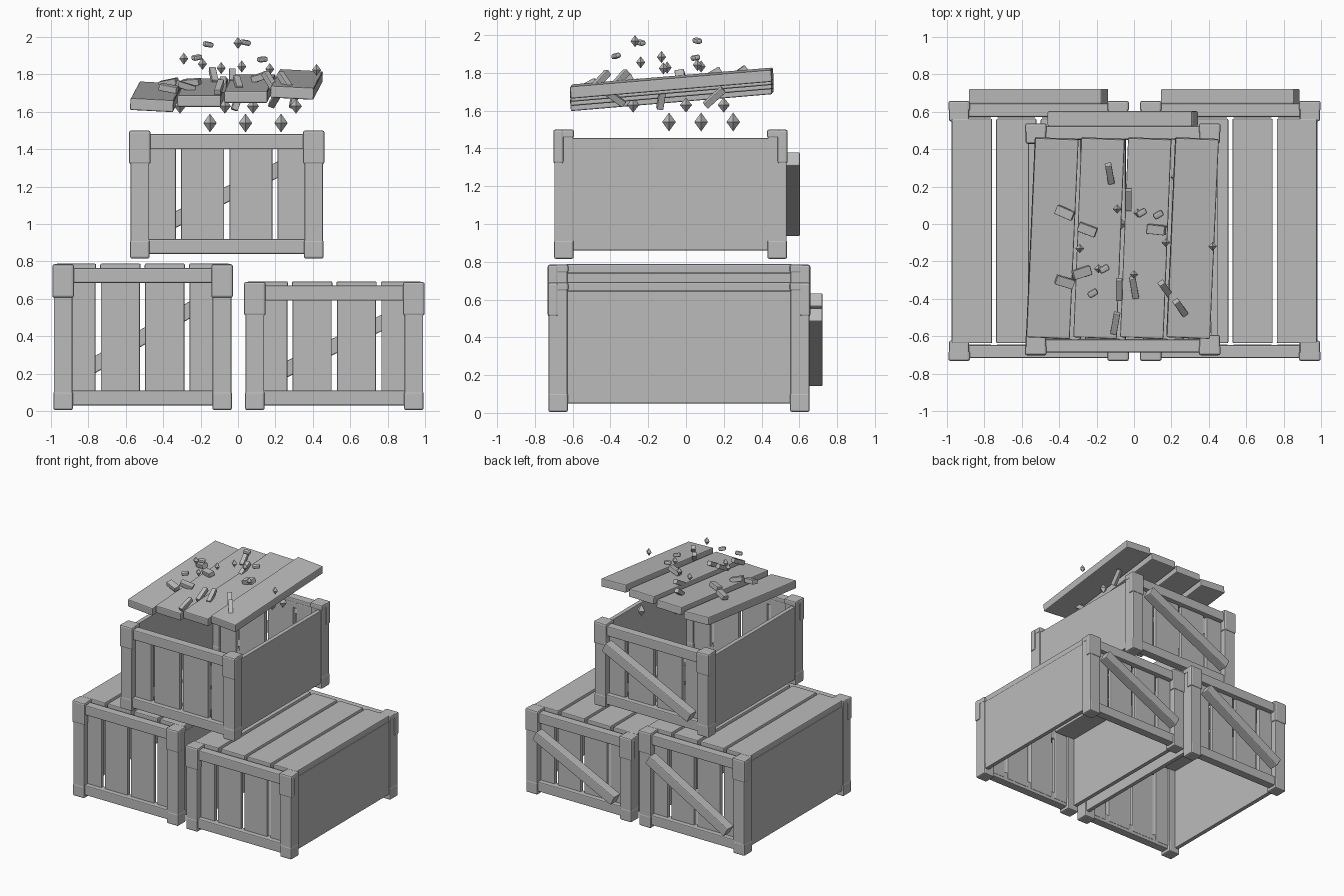
import bpy
import bmesh
from math import radians
from random import seed, uniform
from mathutils import Matrix

if "Cube" in bpy.data.objects:
    bpy.data.objects.remove(bpy.data.objects["Cube"], do_unlink=True)

seed(4)
SIDES = (-1, 1)
POST = 0.1
GAP = 0.022
BOARD = 0.035

grey = bpy.data.materials.new("plain grey")
grey.use_nodes = True
grey.diffuse_color = (0.5, 0.5, 0.5, 1)
shader = grey.node_tree.nodes["Principled BSDF"]
shader.inputs["Base Color"].default_value = grey.diffuse_color


def finish(name, bm, location, rotation=(0, 0, 0)):
    mesh = bpy.data.meshes.new(name)
    bm.to_mesh(mesh)
    bm.free()
    mesh.materials.append(grey)
    part = bpy.data.objects.new(name, mesh)
    part.location = location
    part.rotation_euler = [radians(angle) for angle in rotation]
    bpy.context.collection.objects.link(part)
    return part


def box(name, location, size, rotation=(0, 0, 0), softness=0.007):
    bm = bmesh.new()
    bmesh.ops.create_cube(bm, size=1, matrix=Matrix.Diagonal((*size, 1)))
    part = finish(name, bm, location, rotation)
    bevel = part.modifiers.new("soft edges", "BEVEL")
    bevel.width = softness
    bevel.segments = 2


def shard(name, location, radius, height):
    # Four-sided double pyramid, made as two mirrored cones
    bm = bmesh.new()
    for side in SIDES:
        flip = Matrix.Rotation(radians(90 - 90 * side), 4, "X")
        lift = Matrix.Translation((0, 0, side * height / 2))
        bmesh.ops.create_cone(bm, segments=4, radius1=radius, radius2=0,
                              depth=height, matrix=lift @ flip)
    finish(name, bm, location)


def crate(name, centre, base, width, depth, height, has_lid, slant, brace_length):
    half_width, half_depth, pitch = width / 2, depth / 2, width / 4

    def part(label, x, y, z, size, **options):
        spot = (centre[0] + x, centre[1] + y, base + z)
        box(f"{name}_{label}", spot, size, **options)

    for side in SIDES:
        for end in SIDES:
            # Corner post with its foot and top bracket
            x = side * (half_width - POST / 2)
            y = end * (half_depth - POST / 2)
            part("post", x, y, height / 2, (POST, POST, height - GAP))
            part("foot", x, y, POST / 2, (POST + 0.004, POST + 0.004, POST), softness=0.01)
            part("bracket", x, end * (half_depth - GAP), height - 0.09,
                 (POST + 0.016, 0.055, 0.18), softness=0.012)
            part("bracket_top", x, y, height - GAP,
                 (POST + 0.008, POST + 0.008, GAP * 2), softness=0.01)
        # Plain side panel
        part("side_panel", side * (half_width - 0.026), 0, height / 2,
             (BOARD, depth - 0.16, height - 0.09), softness=0.004)
        # End frame rails
        for z in (0.065, height - 0.06):
            part("end_rail", 0, side * (half_depth - 0.045), z, (width - POST, 0.07, 0.08))

    for index in range(4):
        x = (index - 1.5) * pitch
        # Upright boards behind the end frames
        for end in SIDES:
            part("end_board", x, end * (half_depth - 0.066), height / 2,
                 (pitch - 0.028, BOARD, height - POST))
        # Boards across the top
        if has_lid:
            part("lid_board", x, 0, height - GAP, (pitch - GAP, depth - 0.18, 0.05))

    # Diagonal brace on the back
    part("back_brace", 0, half_depth + 0.03, height / 2,
         (brace_length, 0.08, 0.08), rotation=(0, -slant, 0))


crate("left_crate", (-0.51, -0.037), 0.005, 0.95, 1.38, 0.78, True, 30, 0.82)
crate("right_crate", (0.515, -0.037), 0.005, 0.95, 1.38, 0.685, True, 26, 0.79)
crate("upper_crate", (-0.06, -0.082), 0.815, 1.03, 1.23, 0.685, False, 26, 0.86)

# Loose lid boards floating above the open crate
for index in range(4):
    roll = 3 if index in (0, 3) else 0
    box("loose_lid_board", (index * 0.25 - 0.437, -0.075, 1.68 + index * GAP),
        (0.232, 1.07, 0.064), rotation=(4.8, roll, -2.3))


def above_lid(x, y):
    return 1.78 + (x + y) * 0.08


# Splintered chips lying over the loose boards: flat ones, then steep ones
for x, y in ((-0.37, 0.06), (-0.25, -0.03), (0.12, -0.03), (-0.28, -0.26), (-0.37, -0.31)):
    box("flat_chip", (x, y, above_lid(x, y)), (POST, POST / 2, BOARD),
        rotation=(10, uniform(-20, 20), uniform(-30, 30)), softness=0.004)
for x, y, turn in ((-0.13, 0.27, 10), (-0.03, 0.13, 0), (-0.08, -0.35, 0), (-0.1, -0.53, -10),
                   (0, -0.34, 10), (0.17, -0.35, 35), (0.25, -0.45, 35)):
    box("steep_chip", (x, y, above_lid(x, y)), (BOARD, POST + GAP, BOARD),
        rotation=(uniform(25, 45), 0, turn), softness=0.004)

# Small rounded chips thrown highest
for x, y, z in ((-0.16, -0.24, 1.96), (0.04, 0.06, 1.97), (-0.22, -0.37, 1.89), (0.13, 0.05, 1.88)):
    box("thrown_chip", (x, y, z), (0.055, BOARD, 0.028),
        rotation=(10, uniform(-15, 15), 30), softness=0.01)

# Small shards above the boards, the first one highest
small_spots = ((0, -0.27), (-0.29, -0.13), (-0.19, -0.24), (0.02, 0.06),
               (-0.09, 0.08), (0.17, -0.1), (0.42, -0.12))
for index, (x, y) in enumerate(small_spots):
    shard("small_shard", (x, y, 1.8 + 0.168 / (index + 1)), 0.024, 0.032)

# Large shards hanging in a row, with smaller ones just under the boards
for step in (-1, 0, 1):
    shard("large_shard", (0.04 + step * 0.19, 0.08 + step * 0.17, 1.54), 0.036, 0.05)
for x, y in ((-0.31, -0.28), (-0.07, 0), (0.08, 0.2), (0.31, 0)):
    shard("middle_shard", (x, y, 1.63), 0.032, 0.04)

# Slanted splinters under the boards
for x, y, tilt in ((0.3, 0.15, 45), (0, -0.13, 85), (0.2, -0.38, -35)):
    box("hanging_splinter", (x, y, 1.67), (BOARD, 0.13, BOARD),
        rotation=(tilt, 20, 10), softness=0.004)
